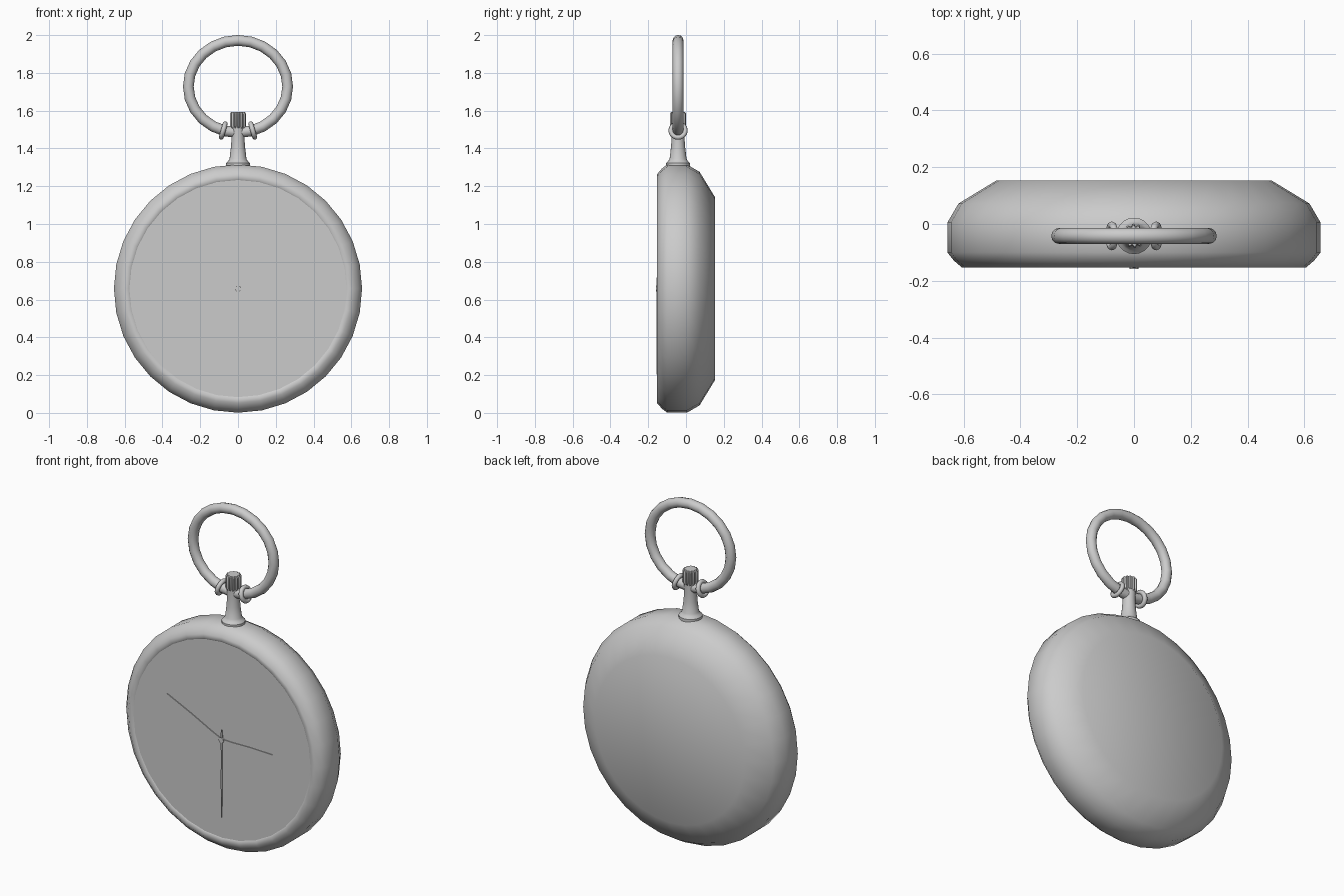
import bpy, bmesh, math
from mathutils import Vector, Matrix

if "Cube" in bpy.data.objects:
    bpy.data.objects.remove(bpy.data.objects["Cube"])

CZ = 0.658      # height of the case centre
PY = -0.042     # depth of the pendant, crown and bow


def finish(name, bm, angle=None):
    bmesh.ops.recalc_face_normals(bm, faces=bm.faces)
    me = bpy.data.meshes.new(name)
    bm.to_mesh(me)
    bm.free()
    ob = bpy.data.objects.new(name, me)
    bpy.context.collection.objects.link(ob)
    if angle:
        bpy.ops.object.select_all(action='DESELECT')
        ob.select_set(True)
        bpy.context.view_layer.objects.active = ob
        bpy.ops.object.shade_smooth_by_angle(angle=math.radians(angle))
    return ob


def skin(bm, rings, loop=False):
    n = len(rings[0])
    for k in range(len(rings) if loop else len(rings) - 1):
        a, b = rings[k], rings[(k + 1) % len(rings)]
        for i in range(n):
            j = (i + 1) % n
            bm.faces.new((a[i], a[j], b[j], b[i]))


def lathe(name, profile, matrix, segs=32, start=True, end=True, angle=65, notch=1.0):
    """Spin (radius, height) points about local z; notch shrinks every other pair."""
    bm = bmesh.new()
    rings = []
    for r, h in profile:
        ring = []
        for i in range(segs):
            t = 2 * math.pi * i / segs
            k = notch if i % 4 > 1 else 1.0
            ring.append(bm.verts.new(matrix @ Vector((r * k * math.cos(t), r * k * math.sin(t), h))))
        rings.append(ring)
    skin(bm, rings)
    if start:
        bm.faces.new(rings[0])
    if end:
        bm.faces.new(rings[-1])
    return finish(name, bm, angle)


def ring_tube(name, a, b, r, matrix, segs, sides):
    """Elliptical ring in the local xz plane with a round section."""
    bm = bmesh.new()
    rings = []
    for i in range(segs):
        t = 2 * math.pi * i / segs
        p = Vector((a * math.cos(t), 0, b * math.sin(t)))
        out = Vector((b * math.cos(t), 0, a * math.sin(t))).normalized()
        ring = []
        for j in range(sides):
            s = 2 * math.pi * j / sides
            ring.append(bm.verts.new(matrix @ (p + out * r * math.cos(s) + Vector((0, r * math.sin(s), 0)))))
        rings.append(ring)
    skin(bm, rings, loop=True)
    return finish(name, bm, 60)


def hand(name, dx, dz, width, tail, y):
    """Thin tapering hand pointing from the dial centre to (dx, dz)."""
    d = Vector((dx, 0, dz))
    length = d.length
    d.normalize()
    side = Vector((-d.z, 0, d.x))
    outline = [(-tail, 0.3), (-tail * 0.4, 1), (0, 0.8), (length * 0.2, 0.5),
               (length * 0.55, 0.7), (length, 0.15)]
    pts = [(s, w) for s, w in outline] + [(s, -w) for s, w in reversed(outline)]
    bm = bmesh.new()
    rings = [[bm.verts.new(Vector((0, yy, CZ)) + d * s + side * w * width) for s, w in pts]
             for yy in (y, y + 0.006)]
    skin(bm, rings)
    for ring in rings:
        bm.faces.new(ring)
    return finish(name, bm)


# case: spun about the y axis, local z becomes world y
to_y = Matrix.Translation((0, 0, CZ)) @ Matrix.Rotation(-math.pi / 2, 4, 'X')
lathe("case", [(0.575, -0.149), (0.582, -0.153), (0.605, -0.154), (0.635, -0.128), (0.657, -0.10),
               (0.657, 0.005), (0.618, 0.072), (0.485, 0.153)], to_y, start=False)
lathe("dial", [(0.578, -0.149), (0.578, -0.140)], to_y, angle=30)

# hands and centre pin
hand("hour_hand", 0.33, 0.0, 0.008, 0.02, -0.153)
hand("minute_hand", -0.355, 0.178, 0.008, 0.02, -0.154)
hand("second_hand", 0.0, -0.455, 0.006, 0.06, -0.155)
lathe("hand_pin", [(0.016, -0.158), (0.016, -0.145)], to_y, segs=12, angle=30)

# neck and fluted crown
up = Matrix.Translation((0, PY, 0))
lathe("neck", [(0.064, 1.295), (0.064, 1.322), (0.052, 1.333), (0.045, 1.345),
               (0.037, 1.41), (0.034, 1.46), (0.036, 1.52)], up, segs=20, angle=40)
lathe("crown", [(0.036, 1.505), (0.043, 1.515), (0.043, 1.583), (0.037, 1.592)],
      up, segs=48, angle=25, notch=0.82)

# bow ring and the two collars around it
A, B, BZ = 0.263, 0.244, 1.728
ring_tube("bow", A, B, 0.0285, Matrix.Translation((0, PY, BZ)), 24, 12)
for side, label in ((-1, "left"), (1, "right")):
    x = 0.078 * side
    z = BZ - B * math.sqrt(1 - (x / A) ** 2)
    tilt = math.atan2(B * B * x, A * A * (BZ - z))
    m = (Matrix.Translation((x, PY, z)) @ Matrix.Rotation(-tilt, 4, 'Y')
         @ Matrix.Rotation(math.pi / 2, 4, 'Z'))
    ring_tube("bow_collar_" + label, 0.038, 0.038, 0.013, m, 20, 8)
